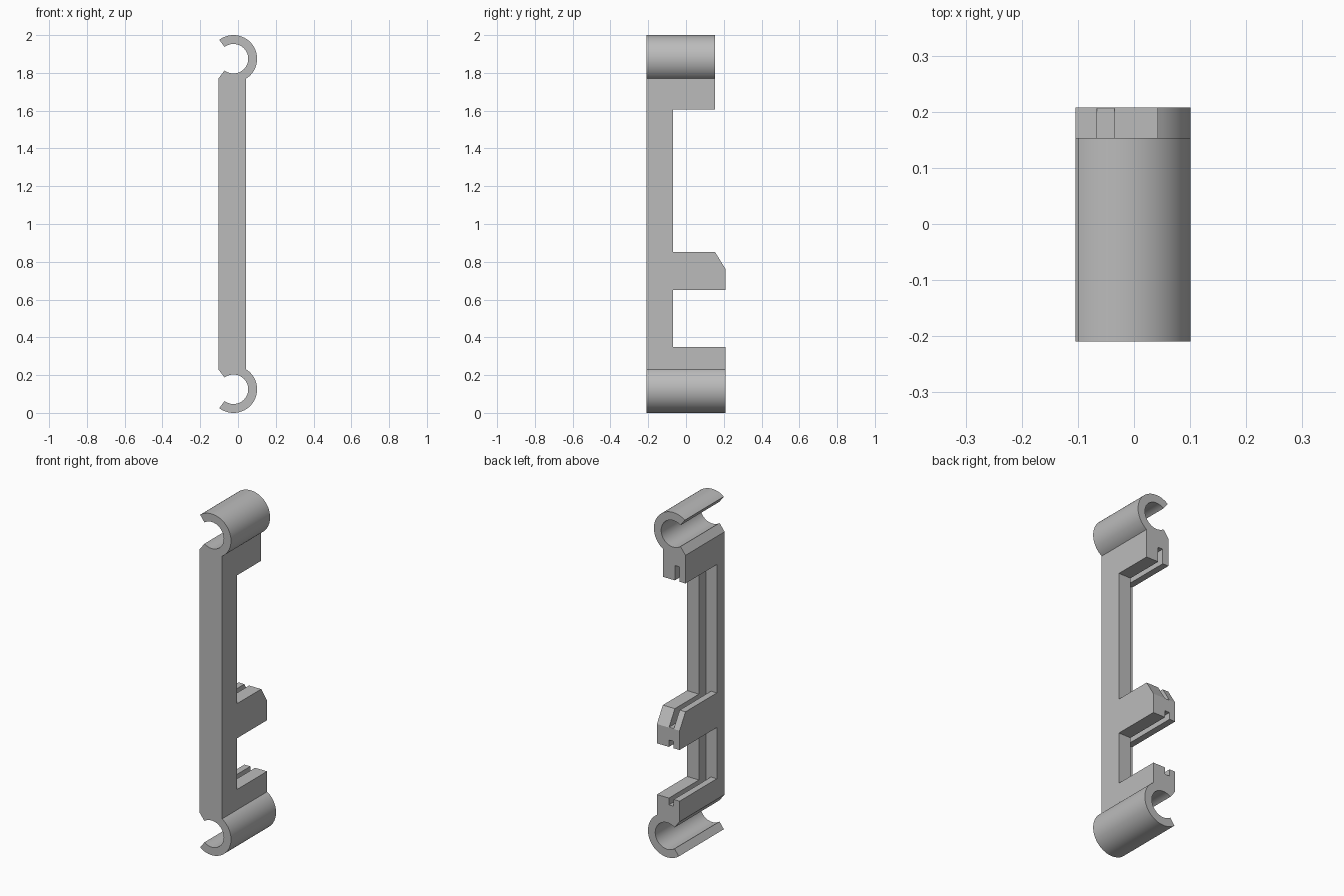
import bpy, bmesh
from math import cos, sin, radians
from mathutils import Vector

if "Cube" in bpy.data.objects:
    bpy.data.objects.remove(bpy.data.objects["Cube"])

LEFT, RIGHT = -0.104, 0.043          # bracket thickness in x
FRONT, BACK = -0.209, 0.208          # bracket depth in y
COLUMN, RABBET = -0.07, -0.137       # back of column, recessed back
SLOT = (-0.066, -0.035)              # panel slot in x
CX, CZ, R_OUT, R_IN = -0.024, 1.875, 0.125, 0.078


def prism(name, points, direction):
    """Extrude a closed polygon along a direction."""
    bm = bmesh.new()
    face = bm.faces.new([bm.verts.new(p) for p in points])
    ext = bmesh.ops.extrude_face_region(bm, geom=[face])
    verts = [g for g in ext["geom"] if isinstance(g, bmesh.types.BMVert)]
    bmesh.ops.translate(bm, verts=verts, vec=Vector(direction))
    bmesh.ops.recalc_face_normals(bm, faces=bm.faces)
    mesh = bpy.data.meshes.new(name)
    bm.to_mesh(mesh)
    bm.free()
    obj = bpy.data.objects.new(name, mesh)
    bpy.context.collection.objects.link(obj)
    return obj


def box(name, xs, ys, zs):
    pts = [(xs[0], y, z) for y, z in
           ((ys[0], zs[0]), (ys[1], zs[0]), (ys[1], zs[1]), (ys[0], zs[1]))]
    return prism(name, pts, (xs[1] - xs[0], 0, 0))


def combine(target, cutter, operation):
    """Apply a boolean and discard the cutter."""
    cutter.hide_render = True
    mod = target.modifiers.new("cut", "BOOLEAN")
    mod.operation, mod.object, mod.solver = operation, cutter, "EXACT"
    bpy.context.view_layer.update()
    dg = bpy.context.evaluated_depsgraph_get()
    mesh = bpy.data.meshes.new_from_object(target.evaluated_get(dg))
    target.modifiers.clear()
    target.data = mesh
    bpy.data.objects.remove(cutter)


def arc(radius, start, end, steps):
    angles = [radians(start + (end - start) * i / steps) for i in range(steps + 1)]
    return [(CX + radius * cos(a), CZ + radius * sin(a)) for a in angles]


# Front outline: a bar with an open pipe clip at each end
upper = [(LEFT, 1.77)] + arc(R_IN, -127, 127, 48) + arc(R_OUT, 127, -57.5, 40)
lower = [(x, 2 - z) for x, z in reversed(upper)]
outline = [(x, FRONT, z) for x, z in upper + lower]
bracket = prism("clip_bracket", outline, (0, BACK - FRONT, 0))

# Side outline: column with three arms, the middle one chamfered
side = [(-0.3, -0.1), (0.3, -0.1), (0.3, 0.35), (COLUMN, 0.35), (COLUMN, 0.65),
        (BACK, 0.65), (BACK, 0.763), (0.153, 0.853), (COLUMN, 0.853),
        (COLUMN, 1.605), (0.153, 1.605), (0.153, 2.1), (-0.3, 2.1)]
combine(bracket, prism("side_cutter", [(-0.3, y, z) for y, z in side], (0.6, 0, 0)),
        "INTERSECT")

# Panel slots in the arms and the rabbet in the column, for each opening
for opening, slot in (((0.35, 0.65), (0.31, 0.69)), ((0.853, 1.605), (0.765, 1.692))):
    combine(bracket, box("slot_cutter", SLOT, (RABBET, 0.3), slot), "DIFFERENCE")
    combine(bracket, box("rabbet_cutter", (-0.3, SLOT[1]), (RABBET, 0.0), opening),
            "DIFFERENCE")

# Plain grey finish
grey = bpy.data.materials.new("plain_grey")
grey.use_nodes = True
colour = (0.5, 0.5, 0.5, 1)
grey.diffuse_color = colour
for node in grey.node_tree.nodes:
    if node.type == "BSDF_PRINCIPLED":
        node.inputs["Base Color"].default_value = colour
bracket.data.materials.clear()
bracket.data.materials.append(grey)
for poly in bracket.data.polygons:
    poly.material_index = 0

# Smooth clips with sharp edges
bpy.ops.object.select_all(action="DESELECT")
bracket.select_set(True)
bpy.context.view_layer.objects.active = bracket
bpy.ops.object.shade_smooth_by_angle(angle=radians(25))
